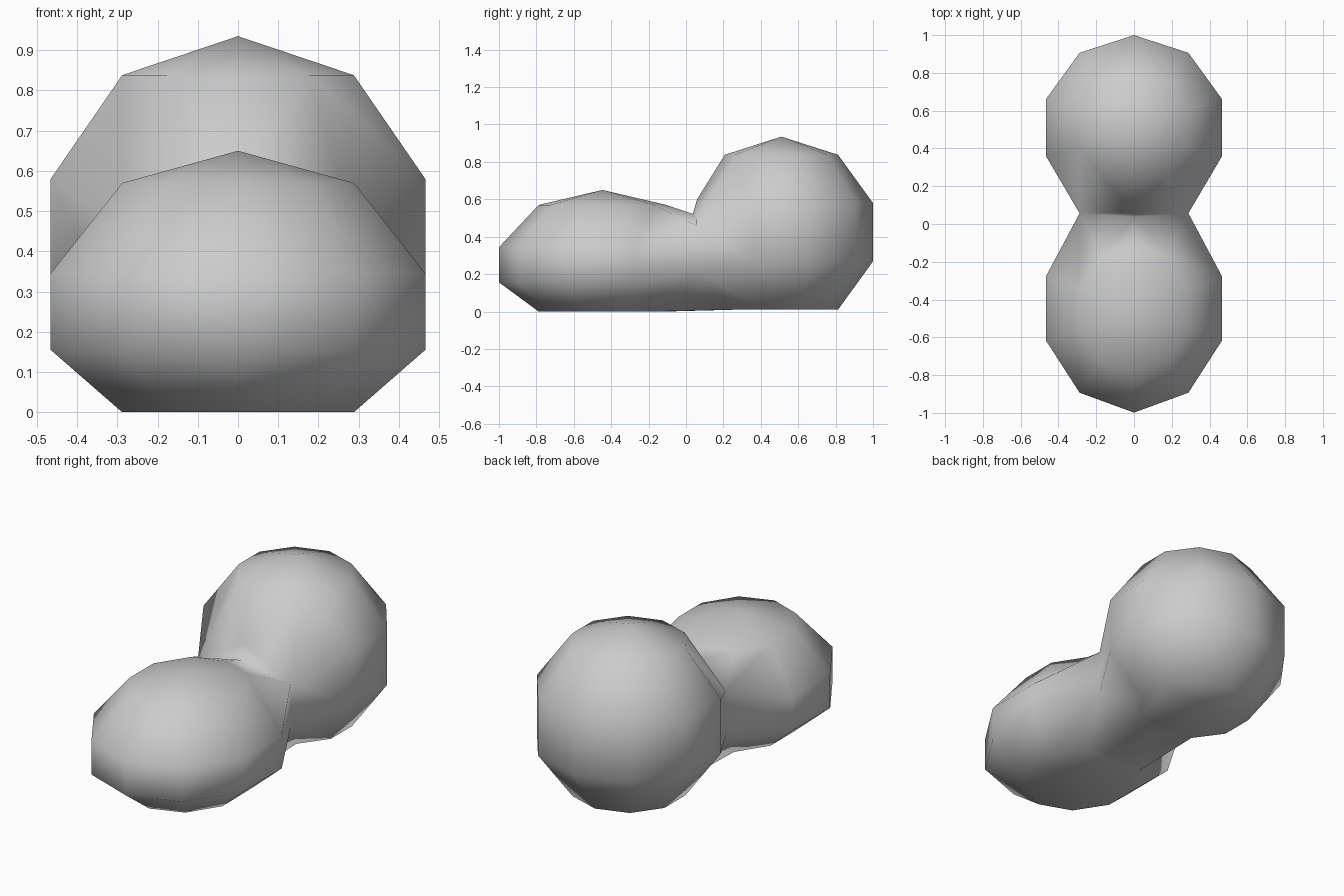
import bpy, bmesh
from math import cos, sin, pi

if "Cube" in bpy.data.objects:
    bpy.data.objects.remove(bpy.data.objects["Cube"])

bm = bmesh.new()


def lobe(cy, rx, ry, heights, facing):
    """Ten-sided rounded lobe, open on the joining side. Column 0 points at the other lobe."""
    rings = []
    for i, (z, k) in enumerate(zip(heights[1:], (0.588, 0.951, 0.951, 0.588))):
        ring = []
        for c in range(10):
            a = 2 * pi * c / 10
            open_spot = i in (1, 2) and c in (0, 1, 9)
            ring.append(None if open_spot else bm.verts.new(
                (k * rx * sin(a), cy + facing * k * ry * cos(a), z)))
        rings.append(ring)
    top = bm.verts.new((0, cy, heights[0]))
    for c in range(10):
        bm.faces.new((top, rings[0][c], rings[0][(c + 1) % 10]))
    return rings


# Tall back lobe and lower front lobe
back = lobe(0.51, 0.515, 0.515, (0.935, 0.838, 0.58, 0.268, 0.01), -1)
front = lobe(-0.447, 0.515, 0.58, (0.65, 0.57, 0.345, 0.155, 0.0), 1)

# Shared waist points on each side, and the small step in the middle
for c, sx in ((1, 1), (9, -1)):
    hi = bm.verts.new((sx * 0.288, 0.057, 0.458))
    lo = bm.verts.new((sx * 0.288, 0.057, 0.212))
    for rings in (back, front):
        rings[1][c], rings[2][c] = hi, lo
step_top = bm.verts.new((0, 0.059, 0.6))
step_low = bm.verts.new((0, 0.037, 0.522))

# Side walls of both lobes
for rings in (back, front):
    for i in range(3):
        for c in range(1, 9):
            bm.faces.new((rings[i][c], rings[i][c + 1], rings[i + 1][c + 1], rings[i + 1][c]))

# Neck and underside
for c in (1, 9):
    hi, lo = back[1][c], back[2][c]
    bm.faces.new((back[0][c], back[0][0], step_top, hi))
    bm.faces.new((hi, step_top, step_low))
    bm.faces.new((front[0][c], front[0][0], step_low, hi))
    bm.faces.new((lo, back[3][c], front[3][c]))
    bm.faces.new((back[3][c], back[3][0], front[3][0], front[3][c]))
for rings in (back, front):
    bm.faces.new(rings[3])

bmesh.ops.recalc_face_normals(bm, faces=bm.faces)
for f in bm.faces:
    f.smooth = True
mesh = bpy.data.meshes.new("double_lobe_body")
bm.to_mesh(mesh)
bm.free()
bpy.context.collection.objects.link(bpy.data.objects.new("double_lobe_body", mesh))
